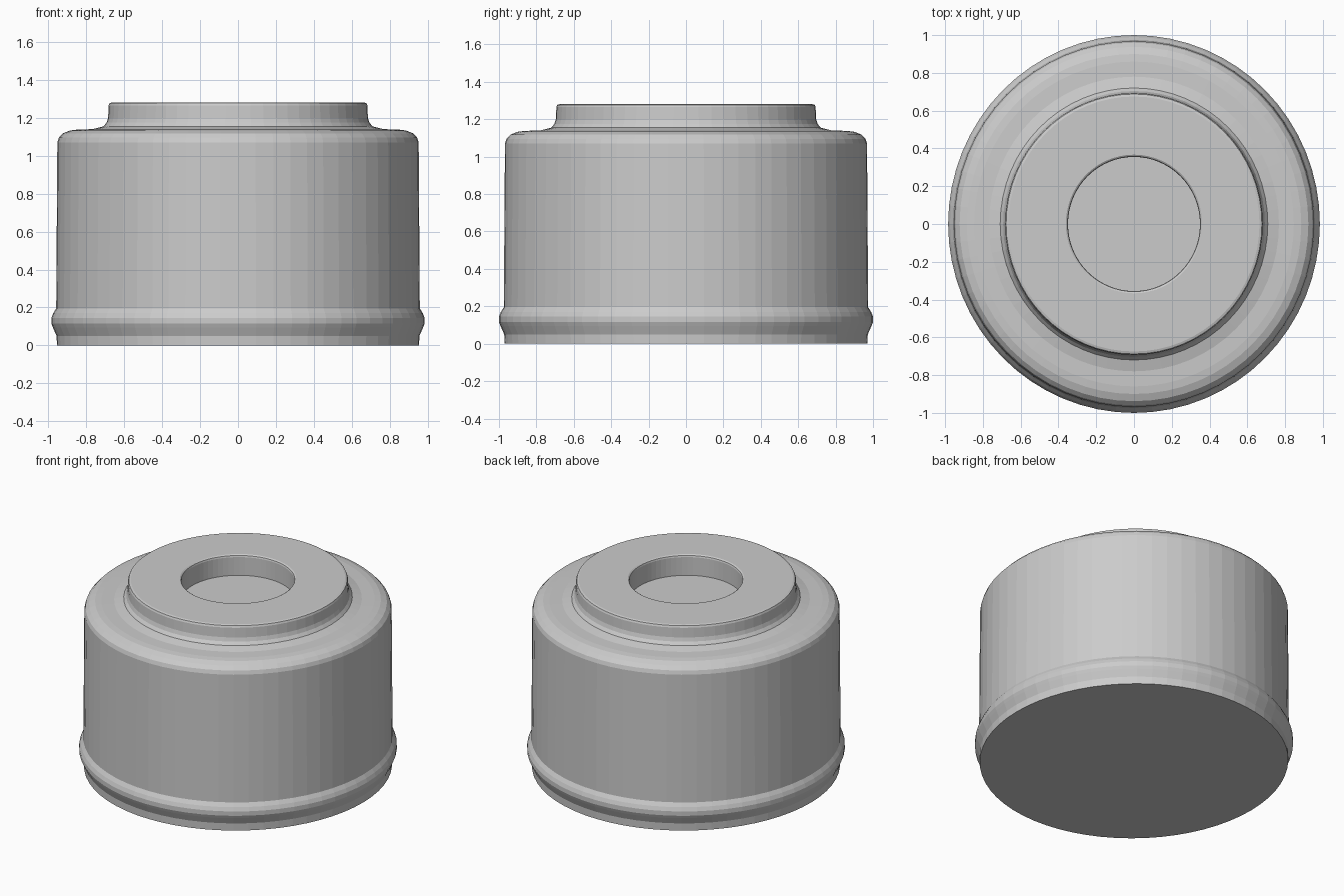
import bpy, bmesh, math

if "Cube" in bpy.data.objects:
    bpy.data.objects.remove(bpy.data.objects["Cube"])

SIDES = 64
X_SCALE = 0.984  # model is slightly narrower across x


def lathe(name, profile):
    """Revolve (radius, z) points around z; zero radius closes to a point."""
    bm = bmesh.new()
    rings = []
    for r, z in profile:
        if r == 0:
            rings.append([bm.verts.new((0, 0, z))] * SIDES)
        else:
            rings.append([bm.verts.new((r * X_SCALE * math.cos(2 * math.pi * i / SIDES),
                                        r * math.sin(2 * math.pi * i / SIDES), z))
                          for i in range(SIDES)])
    for a, b in zip(rings, rings[1:]):
        for i in range(SIDES):
            j = (i + 1) % SIDES
            bm.faces.new(dict.fromkeys((a[i], a[j], b[j], b[i])))
    bmesh.ops.recalc_face_normals(bm, faces=bm.faces)
    mesh = bpy.data.meshes.new(name)
    bm.to_mesh(mesh)
    bm.free()
    obj = bpy.data.objects.new(name, mesh)
    bpy.context.collection.objects.link(obj)
    return obj


base = [(0, 0), (0.970, 0), (0.972, 0.05), (0.992, 0.095), (1.0, 0.115),
        (1.0, 0.145), (0.99, 0.17), (0.974, 0.195)]
# Straight wall and rounded shoulder
wall = [(0.968, 1.07), (0.96, 1.095), (0.938, 1.118), (0.90, 1.133),
        (0.86, 1.138), (0.78, 1.14), (0.72, 1.155)]
# Raised collar with a flared foot and a softened rim
collar = [(0.704, 1.175), (0.696, 1.20), (0.693, 1.265), (0.688, 1.277), (0.675, 1.281)]
# Round recess in the top
recess = [(0.367, 1.281), (0.358, 1.275), (0.355, 1.265), (0.355, 1.14), (0, 1.14)]

lathe("canister", base + wall + collar + recess)
